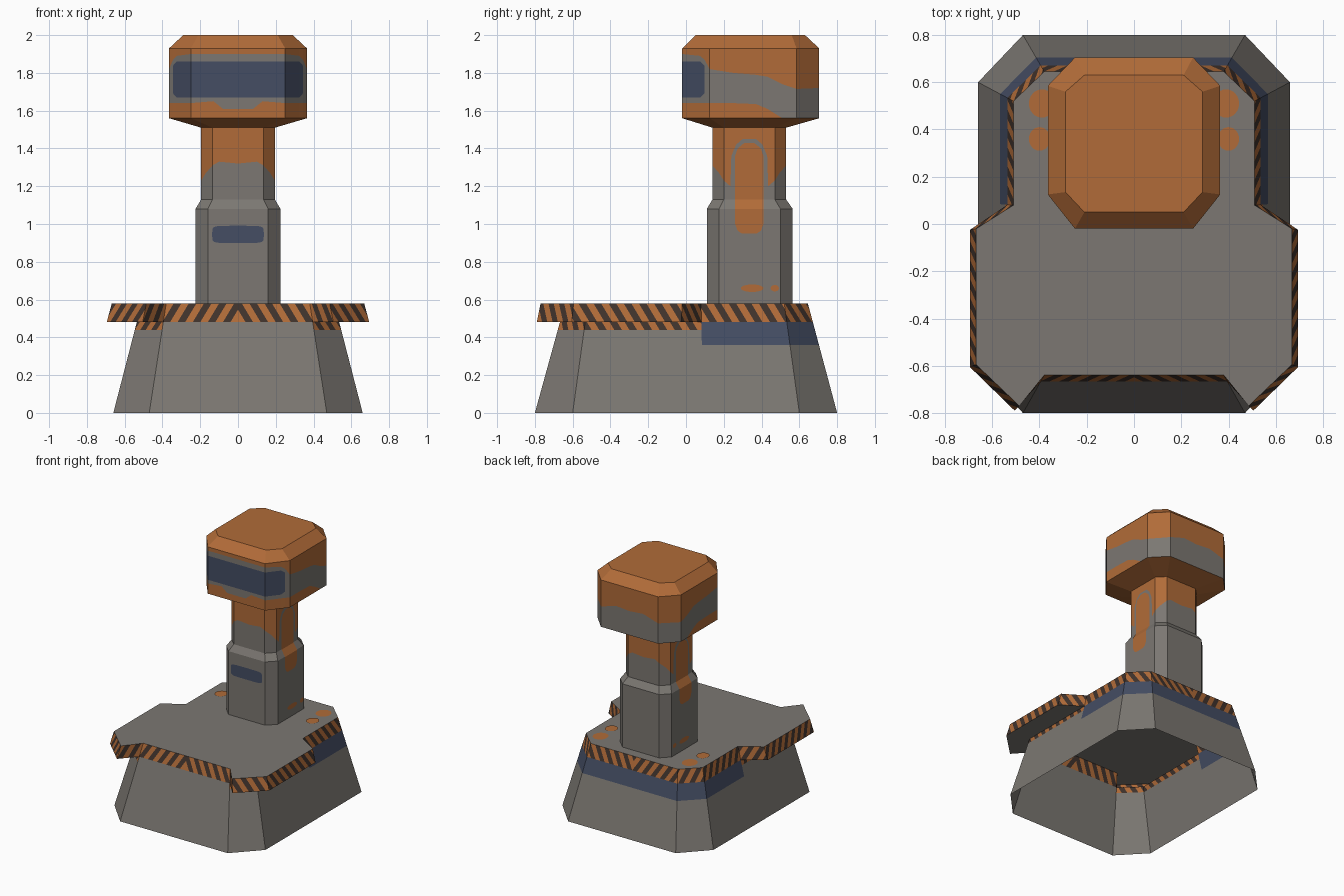
import bpy, bmesh, math
from mathutils import Vector as V

if "Cube" in bpy.data.objects:
    bpy.data.objects.remove(bpy.data.objects["Cube"])

GREY, ORANGE, BLUE, DARK = range(4)
MATS = []
for name, col in (("worn grey", (.2, .186, .168)), ("rust orange", (.44, .148, .04)),
                  ("slate blue", (.058, .074, .125)), ("dark brown", (.05, .032, .025))):
    m = bpy.data.materials.new(name)
    m.diffuse_color = (*col, 1)
    m.use_nodes = True
    m.node_tree.nodes["Principled BSDF"].inputs["Base Color"].default_value = m.diffuse_color
    MATS.append(m)


def face(bm, pts, mat):
    clean = []
    for p in pts:
        p = V(p)
        if all((p - q).length > 1e-4 for q in clean):
            clean.append(p)
    if len(clean) > 2:
        bm.faces.new([bm.verts.new(p) for p in clean]).material_index = mat


def finish(bm, name, mirror=True):
    """Mirror the right half across x = 0, weld, and make an object."""
    if mirror:
        d = bmesh.ops.duplicate(bm, geom=bm.verts[:] + bm.edges[:] + bm.faces[:])["geom"]
        for g in d:
            if isinstance(g, bmesh.types.BMVert):
                g.co.x *= -1
        bmesh.ops.reverse_faces(bm, faces=[g for g in d if isinstance(g, bmesh.types.BMFace)])
    bmesh.ops.remove_doubles(bm, verts=bm.verts[:], dist=1e-4)
    me = bpy.data.meshes.new(name)
    bm.to_mesh(me)
    bm.free()
    for m in MATS:
        me.materials.append(m)
    bpy.context.collection.objects.link(bpy.data.objects.new(name, me))


def loft(bm, rings, mat):
    """Join half outlines given as (points, z)."""
    for (lo, z0), (hi, z1) in zip(rings, rings[1:]):
        for i in range(len(lo) - 1):
            face(bm, [(*lo[i], z0), (*lo[i + 1], z0), (*hi[i + 1], z1), (*hi[i], z1)], mat)


def bands(bm, samples, mats):
    """Wall split into paint bands; each sample is x, y, then rising heights."""
    for a, b in zip(samples, samples[1:]):
        for k, m in enumerate(mats):
            face(bm, [(a[0], a[1], a[2 + k]), (b[0], b[1], b[2 + k]),
                      (b[0], b[1], b[3 + k]), (a[0], a[1], a[3 + k])], m)


def striped(bm, a, b, c, d, off, half=.04):
    """Quad cut into slanted hazard stripes; returns the running length."""
    t = V((b.x - a.x, b.y - a.y, 0))
    length = t.length
    n = t.normalized() + V((0, 0, .6))
    tmp = bmesh.new()
    face(tmp, [a, b, c, d], 0)
    s = [off + (p - a).dot(n) for p in (a, b, c, d)]
    for k in range(math.floor(min(s) / half), math.ceil(max(s) / half) + 1):
        bmesh.ops.bisect_plane(tmp, geom=tmp.verts[:] + tmp.edges[:] + tmp.faces[:],
                               plane_co=a + n * ((k * half - off) / n.length_squared), plane_no=n)
    for f in tmp.faces:
        k = math.floor((off + (f.calc_center_median() - a).dot(n)) / half)
        face(bm, [v.co for v in f.verts], DARK if k % 2 else ORANGE)
    tmp.free()
    return off + length


def blob(bm, c, u, v, ru, rv, mat, n=2):
    """Flat paint mark: ellipse (n=2) or rounded rectangle (larger n)."""
    pts = []
    for i in range(24):
        a = 2 * math.pi * i / 24
        ca, sa = math.cos(a), math.sin(a)
        pts.append(V(c) + V(u) * ru * math.copysign(abs(ca) ** (2 / n), ca)
                   + V(v) * rv * math.copysign(abs(sa) ** (2 / n), sa))
    face(bm, pts, mat)


X, Y, Z = (1, 0, 0), (0, 1, 0), (0, 0, 1)

# Base: tapered open shell, half outlines at ground and deck height
B = [(0, -.8), (.47, -.8), (.66, -.6), (.66, .09), (.66, .6), (.47, .8), (0, .8)]
T = [(0, -.64), (.38, -.64), (.51, -.52), (.51, .08), (.51, .52), (.38, .645), (0, .645)]
TRIM, DECK, LOW = .48, .58, .44


def P(i, z):
    return V((*B[i], 0)).lerp(V((*T[i], 0)), z / DECK) + V((0, 0, z))


bm = bmesh.new()
run = .4
for i in range(6):
    zs = (0, .36, TRIM) if i >= 3 else (0, LOW) if i else (0, TRIM)
    for k in range(len(zs) - 1):
        face(bm, [P(i, zs[k]), P(i + 1, zs[k]), P(i + 1, zs[k + 1]), P(i, zs[k + 1])],
             BLUE if k else GREY)
    if i in (1, 2):
        run = striped(bm, P(i, LOW), P(i + 1, LOW), P(i + 1, TRIM), P(i, TRIM), run)
finish(bm, "base_shell")

# Deck edge: striped trim that flares out into a wing on each side
wing_lo = [V((.505, -.79, TRIM)), V((.695, -.605, TRIM)), V((.695, -.025, TRIM))]
wing_hi = [V((.485, -.77, DECK)), V((.668, -.595, DECK)), V((.668, -.02, DECK))]
lo = [P(0, TRIM), P(1, TRIM)] + wing_lo + [P(i, TRIM) for i in (3, 4, 5, 6)]
hi = [P(0, DECK), P(1, DECK)] + wing_hi + [P(i, DECK) for i in (3, 4, 5, 6)]
bm = bmesh.new()
run = 0
for i in range(len(lo) - 1):
    run = striped(bm, lo[i], lo[i + 1], hi[i + 1], hi[i], run)
finish(bm, "hazard_trim")

bm = bmesh.new()
face(bm, ([P(1, TRIM)] + wing_lo + [P(3, TRIM), P(2, TRIM)])[::-1], GREY)
finish(bm, "wing_underside")

bm = bmesh.new()
face(bm, hi, GREY)
finish(bm, "deck")

# Paint spots on the deck
bm = bmesh.new()
blob(bm, (.39, .51, DECK + .004), X, Y, .055, .06, ORANGE)
blob(bm, (.40, .36, DECK + .005), X, Y, .045, .05, ORANGE)
finish(bm, "deck_spots")

# Pillar: wide lower part, small shoulder, painted upper part
L = [(0, .11), (.16, .11), (.225, .175), (.225, .5), (.16, .565), (0, .565)]
U = [(0, .14), (.135, .14), (.195, .2), (.195, .47), (.135, .53), (0, .53)]
bm = bmesh.new()
loft(bm, [(L, DECK), (L, 1.08), (U, 1.13)], GREY)
finish(bm, "pillar_lower")

edge = [(0, .14, 1.32), (.1, .14, 1.33), (.135, .14, 1.31), (.17, .175, 1.27), (.195, .2, 1.23),
        (.195, .235, 1.2), (.195, .24, 1.36), (.195, .265, 1.42), (.195, .3, 1.45)]
edge += [(x, .67 - y, h) for x, y, h in edge[::-1]]
bm = bmesh.new()
bands(bm, [(x, y, 1.13, h, 1.51) for x, y, h in edge], (GREY, ORANGE))
finish(bm, "pillar_upper")

# Long orange streak down each side of the pillar, and spots at its foot
rows = [(.195, .95, .04), (.195, .965, .062), (.195, 1.0, .075), (.195, 1.08, .075),
        (.165, 1.13, .075), (.165, 1.36, .075), (.165, 1.4, .062), (.165, 1.43, .025)]
bm = bmesh.new()
for (x0, z0, w0), (x1, z1, w1) in zip(rows, rows[1:]):
    x0, x1 = x0 + .034, x1 + .034
    face(bm, [(x0, .335 - w0, z0), (x0, .335 + w0, z0), (x1, .335 + w1, z1), (x1, .335 - w1, z1)], ORANGE)
blob(bm, (.229, .35, .66), Y, Z, .06, .02, ORANGE)
blob(bm, (.229, .47, .66), Y, Z, .022, .017, ORANGE)
finish(bm, "pillar_side_paint")

bm = bmesh.new()
blob(bm, (0, .106, .945), X, Z, .137, .046, BLUE, 6)
finish(bm, "pillar_front_panel", False)

# Head: sloped underside, painted walls, bevelled cap
H = [(0, -.02), (.25, -.02), (.365, .125), (.365, .585), (.25, .705), (0, .705)]
C = [(0, .05), (.21, .05), (.29, .135), (.29, .56), (.21, .63), (0, .63)]
bm = bmesh.new()
loft(bm, [(U, 1.51), (H, 1.56)], ORANGE)
finish(bm, "head_underside")

# columns: x, y, lower grey edge, blue from, blue to, upper grey edge
wall = [(0, -.02, 1.61, 1.67, 1.86, 1.9), (.08, -.02, 1.61, 1.67, 1.86, 1.9),
        (.13, -.02, 1.65, 1.67, 1.86, 1.9), (.25, -.02, 1.64, 1.67, 1.86, 1.9),
        (.325, .075, 1.64, 1.67, 1.86, 1.89), (.343, .097, 1.64, 1.69, 1.84, 1.87),
        (.344, .098, 1.64, 1.76, 1.76, 1.87), (.365, .125, 1.64, 1.7, 1.7, 1.82),
        (.365, .25, 1.64, 1.7, 1.7, 1.8), (.365, .37, 1.635, 1.7, 1.7, 1.79),
        (.365, .43, 1.61, 1.65, 1.65, 1.78), (.365, .51, 1.56, 1.65, 1.65, 1.74),
        (.365, .585, 1.56, 1.65, 1.65, 1.715), (.25, .705, 1.56, 1.65, 1.65, 1.72),
        (.12, .705, 1.56, 1.65, 1.65, 1.76), (0, .705, 1.56, 1.65, 1.65, 1.75)]
bm = bmesh.new()
bands(bm, [(w[0], w[1], 1.56, *w[2:], 1.93) for w in wall], (ORANGE, GREY, BLUE, GREY, ORANGE))
finish(bm, "head_walls")

bm = bmesh.new()
loft(bm, [(H, 1.93), (C, 2.0)], ORANGE)
face(bm, [(*p, 2.0) for p in C], ORANGE)
finish(bm, "head_cap")
